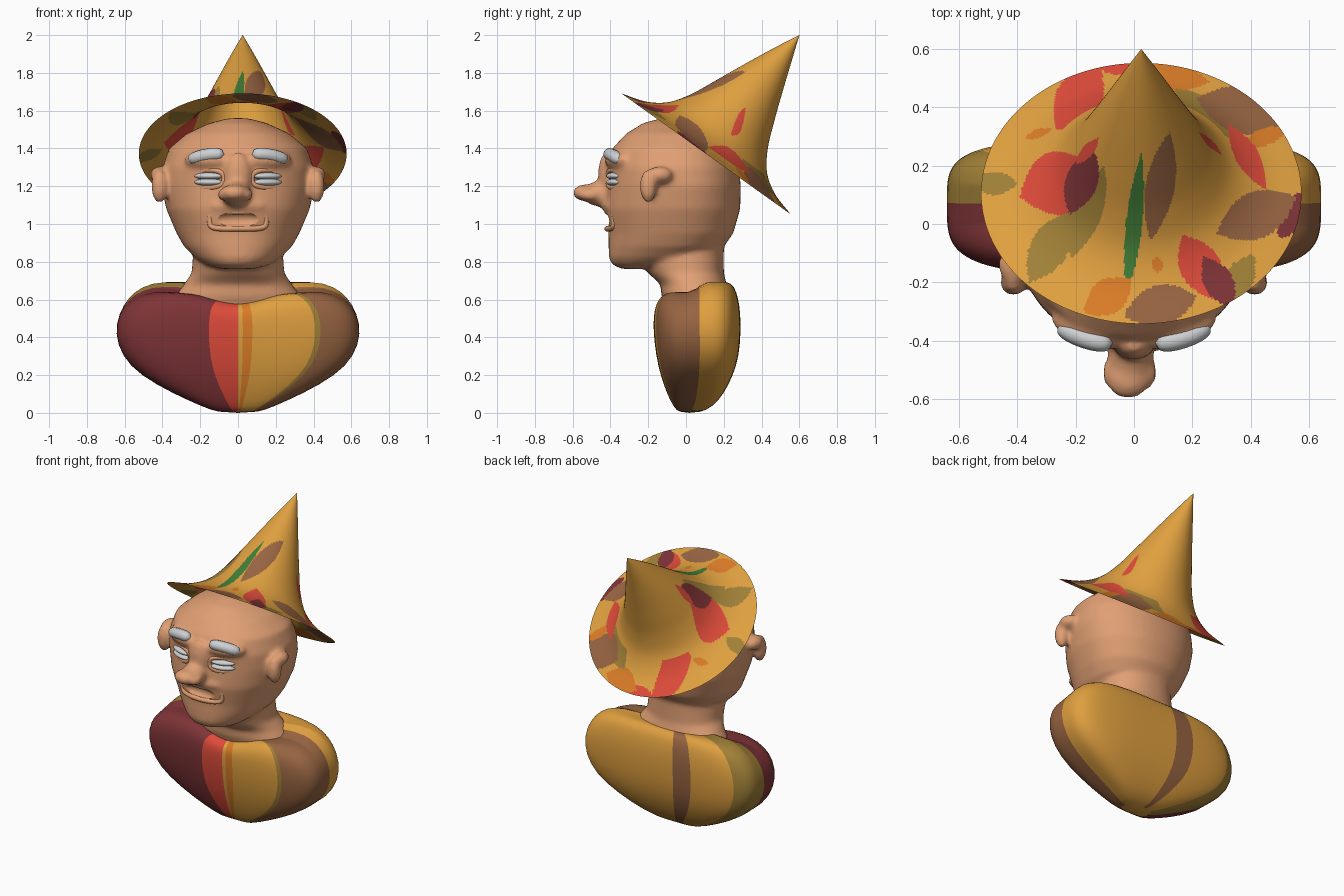
import bpy, bmesh, math
from mathutils import Vector, Matrix

cube = bpy.data.objects.get("Cube")
if cube:
    bpy.data.objects.remove(cube)


def material(name, *rgb):
    m = bpy.data.materials.new(name)
    m.use_nodes = True
    m.diffuse_color = (*rgb, 1)
    m.node_tree.nodes["Principled BSDF"].inputs["Base Color"].default_value = (*rgb, 1)
    return m


palette = [material("amber", .74, .35, .05), material("red", .73, .07, .042),
           material("maroon", .21, .034, .038), material("brown", .31, .127, .053),
           material("olive", .35, .215, .038), material("orange", .7, .2, .02),
           material("green", .053, .205, .038)]
AMBER, RED, MAROON, BROWN, OLIVE, ORANGE, GREEN = range(len(palette))
skin = material("skin", .75, .35, .175)
white = material("white", .62, .63, .64)


def finish(name, bm, mats):
    bmesh.ops.recalc_face_normals(bm, faces=bm.faces)
    mesh = bpy.data.meshes.new(name)
    bm.to_mesh(mesh)
    bm.free()
    ob = bpy.data.objects.new(name, mesh)
    bpy.context.collection.objects.link(ob)
    for m in mats:
        mesh.materials.append(m)
    for p in mesh.polygons:
        p.use_smooth = True
    return ob


def ellipsoid(bm, centre, radii, turn=0):
    mat = Matrix.Translation(centre) @ Matrix.Rotation(turn, 4, 'Z') @ Matrix.Diagonal((*radii, 1))
    bmesh.ops.create_uvsphere(bm, u_segments=24, v_segments=16, radius=1, matrix=mat)


def superellipse(count, power):
    points = []
    for i in range(count):
        c, s = math.cos(math.tau * i / count), math.sin(math.tau * i / count)
        r = (abs(c) ** power + abs(s) ** power) ** (-1 / power)
        points.append((c * r, s * r))
    return points


def loft(bm, table, power, cols, waist=.53, shape=None, paint=None):
    """Stack rounded sections given as (height, half width, front, back)."""
    rings, unit = [], superellipse(cols, power)
    for z, half, front, back in table:
        mid = front + waist * (back - front)
        ring = []
        for u, v in unit:
            co = Vector((u * half, mid + v * (back - mid if v > 0 else mid - front), z))
            ring.append(bm.verts.new(shape(co, v) if shape else co))
        rings.append(ring)
    for low, high in zip(rings, rings[1:]):
        for i in range(cols):
            j = (i + 1) % cols
            f = bm.faces.new((low[i], low[j], high[j], high[i]))
            if paint:
                f.material_index = paint((unit[i][0] + unit[j][0]) / 2, (unit[i][1] + unit[j][1]) / 2)
    bm.faces.new(rings[0][::-1])
    bm.faces.new(rings[-1])


# Striped garment, lower in front with a dipped neckline
def neckline(co, v):
    rise = max(0, co.z - .5) / .18
    co.z += rise * .025 * max(-1, min(1, 3 * v))
    if v < 0:
        co.z -= .07 * rise * math.exp(-(co.x / .2) ** 2)
    return co


def stripes(u, v):
    if v < 0:
        for limit, colour in ((-.22, MAROON), (.01, RED), (.05, AMBER), (.13, ORANGE),
                              (.63, AMBER), (.69, OLIVE)):
            if u < limit:
                return colour
        return BROWN
    if u < -.82 and v < .82:
        return OLIVE
    return BROWN if -.38 < u < -.14 else AMBER


bm = bmesh.new()
loft(bm, [(0, .1, -.035, .07), (.03, .18, -.065, .14), (.1, .34, -.1, .2), (.2, .52, -.135, .25),
          (.3, .615, -.158, .28), (.42, .652, -.172, .29), (.53, .63, -.172, .288), (.6, .58, -.16, .275),
          (.65, .51, -.135, .255), (.675, .4, -.1, .22), (.66, .2, -.05, .15)],
     3.9, 160, shape=neckline, paint=stripes)
garment = finish("garment", bm, palette)
mod = garment.modifiers.new("round", 'SUBSURF')
mod.levels = mod.render_levels = 1

# Head, neck, nose and ears blended into one skin
bm = bmesh.new()
loft(bm, [(.54, .33, -.1, .2), (.62, .33, -.13, .235), (.68, .287, -.135, .215), (.74, .245, -.2, .2),
          (.82, .24, -.24, .2), (.92, .22, -.2, .2)], 2.2, 48)
loft(bm, [(.762, .09, -.34, -.15), (.785, .17, -.39, -.02), (.82, .225, -.408, .1),
          (.88, .285, -.41, .2), (.95, .325, -.41, .25), (1.08, .38, -.43, .287), (1.2, .405, -.42, .29),
          (1.3, .4, -.42, .28), (1.4, .365, -.39, .25), (1.48, .27, -.315, .2),
          (1.535, .15, -.225, .12), (1.56, .05, -.13, 0)], 2.15, 64, waist=.56)
ellipsoid(bm, (-.02, -.53, 1.165), (.075, .07, .045))
ellipsoid(bm, (-.01, -.44, 1.16), (.08, .11, .07))
ellipsoid(bm, (0, -.42, 1.26), (.07, .045, .12))
ellipsoid(bm, (0, -.375, 1.095), (.17, .07, .05))
for s in (-1, 1):
    ellipsoid(bm, (s * .05 - .015, -.51, 1.155), (.045, .06, .035))
    ellipsoid(bm, (s * .16, -.36, 1.34), (.13, .06, .05), s * .35)
    ellipsoid(bm, (s * .415, -.14, 1.26), (.05, .07, .045))
    ellipsoid(bm, (s * .415, -.2, 1.2), (.045, .045, .09))
head = finish("head", bm, [skin])
mod = head.modifiers.new("blend", 'REMESH')
mod.mode, mod.voxel_size, mod.use_smooth_shade = 'VOXEL', .014, True
mod = head.modifiers.new("soften", 'SMOOTH')
mod.factor, mod.iterations = .5, 8

# Eye sockets and mouth hollow
bm = bmesh.new()
for s in (-1, 1):
    ellipsoid(bm, (s * .155, -.42, 1.235), (.085, .055, .05), s * .3)
ellipsoid(bm, (0, -.445, 1.02), (.15, .055, .045))
hollows = finish("hollow_cutter", bm, [skin])
hollows.hide_render = True
mod = head.modifiers.new("hollows", 'BOOLEAN')
mod.operation, mod.object, mod.solver = 'DIFFERENCE', hollows, 'EXACT'
bpy.context.view_layer.objects.active = head
head.select_set(True)
bpy.ops.object.convert(target='MESH')
bpy.ops.object.shade_smooth_by_angle(angle=math.radians(50))
bpy.data.objects.remove(hollows)


def tube(name, points, radius, mat, closed=False, taper=None):
    curve = bpy.data.curves.new(name, 'CURVE')
    curve.dimensions = '3D'
    curve.bevel_depth, curve.bevel_resolution = radius, 4
    curve.use_fill_caps = True
    spline = curve.splines.new('POLY')
    spline.points.add(len(points) - 1)
    spline.use_cyclic_u = closed
    spline.use_smooth = True
    for i, (p, q) in enumerate(zip(spline.points, points)):
        p.co = (*q, 1)
        p.radius = taper(i / (len(points) - 1)) if taper else 1
    curve.materials.append(mat)
    ob = bpy.data.objects.new(name, curve)
    bpy.context.collection.objects.link(ob)


def rim(name, cx, cz, rx, rz, power, radius, front, bend):
    """Closed skin tube that follows the curve of the face."""
    path = [(cx + rx * u, front + bend * (cx + rx * u) ** 2, cz + rz * v)
            for u, v in superellipse(40, power)]
    tube(name, path, radius, skin, closed=True)


# Lips, eyelids, eyes and brows
rim("lips", 0, 1.02, .148, .045, 5, .015, -.417, 1.6)
for s, side in ((-1, "right"), (1, "left")):
    rim(side + "_eyelids", s * .155, 1.24, .083, .046, 2.5, .015, -.42, 1.5)
    bm = bmesh.new()
    for dz in (-.016, .017):
        ellipsoid(bm, (s * .155, -.38, 1.237 + dz), (.08, .035, .019), s * .35)
    finish(side + "_eye", bm, [white])
    brow = []
    for i in range(17):
        t = i / 16
        brow.append((s * (.075 + .185 * t), -.408 + .06 * t * t, 1.367 - .03 * t + .05 * t * (1 - t)))
    tube(side + "_brow", brow, .034, white,
         taper=lambda t: .15 + .85 * (1 - abs(2 * t - 1) ** 5) ** .5)

# Pointed hat: a flared sheet turned round a tilted axis, patched with leaves
LEAVES = [  # centre x, centre y, half length, half width, angle, colour
    (.36, -.19, .1, .05, 60, OLIVE), (.23, -.15, .13, .07, -60, RED), (.29, -.2, .1, .05, -60, MAROON),
    (-.19, .43, .13, .08, 55, RED), (-.03, .54, .11, .03, 0, RED), (.13, .51, .13, .05, -10, ORANGE),
    (.24, .38, .13, .05, -40, OLIVE), (.37, .39, .16, .08, -15, BROWN), (.45, .3, .08, .03, 20, ORANGE),
    (.39, .23, .13, .04, -60, RED), (.54, .03, .09, .05, 65, MAROON), (.42, .03, .15, .08, 25, BROWN),
    (.09, .13, .19, .05, 80, BROWN), (0, 0, .25, .028, 84, GREEN), (-.16, .04, .17, .05, 70, OLIVE),
    (-.26, .14, .14, .11, 20, RED), (-.18, .145, .12, .055, 70, MAROON), (-.29, -.08, .14, .065, 60, OLIVE),
    (-.09, -.25, .1, .06, 35, ORANGE), (.09, -.28, .13, .07, 15, BROWN), (.08, -.14, .03, .02, 90, ORANGE),
    (-.48, .14, .08, .04, 0, OLIVE), (-.33, .31, .05, .015, 20, ORANGE), (-.16, .25, .06, .02, 50, RED),
    (.262, .277, .055, .011, -45, RED)]


def leaf_colour(co, height):
    found = AMBER
    for x, y, length, width, deg, colour in LEAVES:
        a = math.radians(deg)
        dx, dy = co.x - x, co.y - y
        u = (dx * math.cos(a) + dy * math.sin(a)) / length
        v = (dy * math.cos(a) - dx * math.sin(a)) / width
        # rear leaves stay on the brim
        if abs(u) < 1 and abs(v) < 1 - u * u and (height < .09 or y < .3):
            found = colour
    return found


def smooth_profile(points, steps):
    """Catmull-Rom samples through the points."""
    pts = [Vector(p) for p in points]
    pts = [2 * pts[0] - pts[1]] + pts + [2 * pts[-1] - pts[-2]]
    out = []
    for a, b, c, d in zip(pts, pts[1:], pts[2:], pts[3:]):
        for k in range(steps):
            t = k / steps
            out.append(b + (c - a) * t / 2 + (2 * a - 5 * b + 4 * c - d) * t * t / 2
                       + (3 * b - a - 3 * c + d) * t ** 3 / 2)
    return out


profile = smooth_profile([(.55, 0), (.42, .04), (.32, .108), (.25, .21), (.19, .345),
                          (.12, .515), (.06, .66), (0, .8)], 15)
place = Matrix.Translation((.025, .105, 1.372)) @ Matrix.Rotation(math.atan2(-.635, .89), 4, 'X')


def on_hat(r, h, angle):
    lean = .06 * h * h
    return place @ Vector((r * math.cos(angle), r * math.sin(angle) + lean, h))


bm = bmesh.new()
N = 360
rows = [[bm.verts.new(on_hat(r, h, math.tau * i / N)) for i in range(N)] for r, h in profile]
tip = bm.verts.new(on_hat(0, .8, 0))
for i in range(N):
    j = (i + 1) % N
    for low, high, (r, h) in zip(rows, rows[1:], profile):
        f = bm.faces.new((low[i], low[j], high[j], high[i]))
        f.material_index = leaf_colour(f.calc_center_median(), h)
    bm.faces.new((rows[-1][i], rows[-1][j], tip))
finish("hat", bm, palette)
